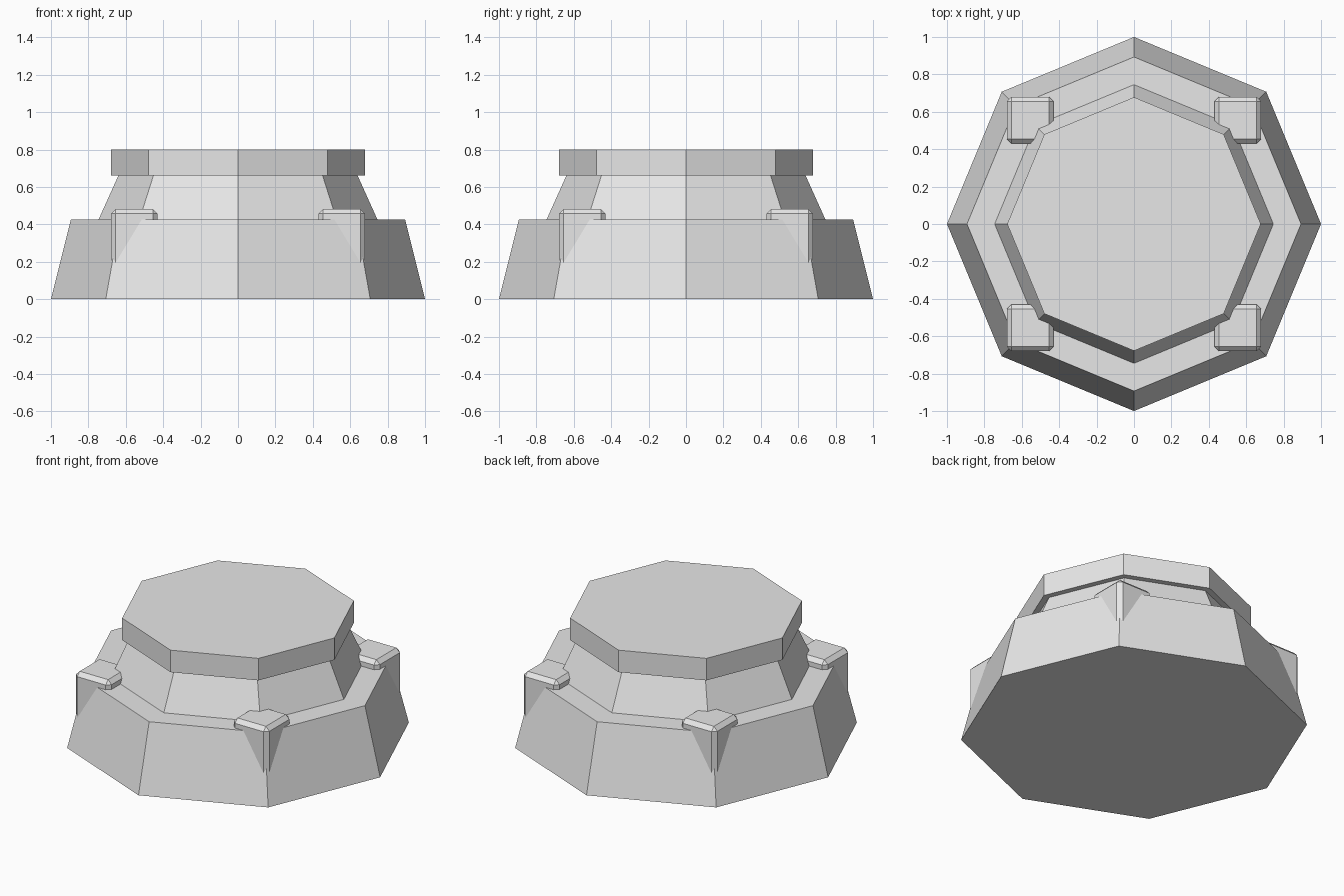
import bpy, bmesh, math

cube = bpy.data.objects.get("Cube")
if cube:
    bpy.data.objects.remove(cube, do_unlink=True)

grey = bpy.data.materials.new("light_grey")
grey.use_nodes = True
grey.diffuse_color = (0.8, 0.8, 0.8, 1)
grey.node_tree.nodes["Principled BSDF"].inputs["Base Color"].default_value = (0.8, 0.8, 0.8, 1)


def finish(name, bm):
    bmesh.ops.recalc_face_normals(bm, faces=bm.faces)
    mesh = bpy.data.meshes.new(name)
    bm.to_mesh(mesh)
    bm.free()
    mesh.materials.append(grey)
    obj = bpy.data.objects.new(name, mesh)
    bpy.context.collection.objects.link(obj)
    return obj


def octagon_lathe(name, profile):
    """Stack eight-sided rings of (radius, height), closed at both ends."""
    bm = bmesh.new()
    rings = []
    for r, z in profile:
        angles = [i * math.tau / 8 for i in range(8)]
        rings.append([bm.verts.new((r * math.cos(a), r * math.sin(a), z)) for a in angles])
    for low, high in zip(rings, rings[1:]):
        for i in range(8):
            j = (i + 1) % 8
            bm.faces.new((low[i], low[j], high[j], high[i]))
    bm.faces.new(rings[0])
    bm.faces.new(rings[-1])
    return finish(name, bm)


# Tapered base, neck and overhanging cap
octagon_lathe("pedestal", [(1, 0), (0.893, 0.427), (0.745, 0.427),
                           (0.64, 0.66), (0.678, 0.66), (0.678, 0.8)])


# Bevelled corner blocks set into the base
def corner_block(name, sx, sy):
    low, high, bottom, top = 0.43, 0.68, 0.1, 0.482
    bm = bmesh.new()
    bmesh.ops.create_cube(bm, size=1)
    mid, size = (low + high) / 2, high - low
    for v in bm.verts:
        v.co = (sx * mid + v.co.x * size, sy * mid + v.co.y * size,
                (bottom + top) / 2 + v.co.z * (top - bottom))
    bmesh.ops.bevel(bm, geom=bm.edges[:], offset=0.025, segments=1,
                    profile=0.5, affect='EDGES')
    finish(name, bm)


for side, sx in (("left", 1), ("right", -1)):
    for end, sy in (("front", -1), ("back", 1)):
        corner_block(f"{end}_{side}_block", sx, sy)
